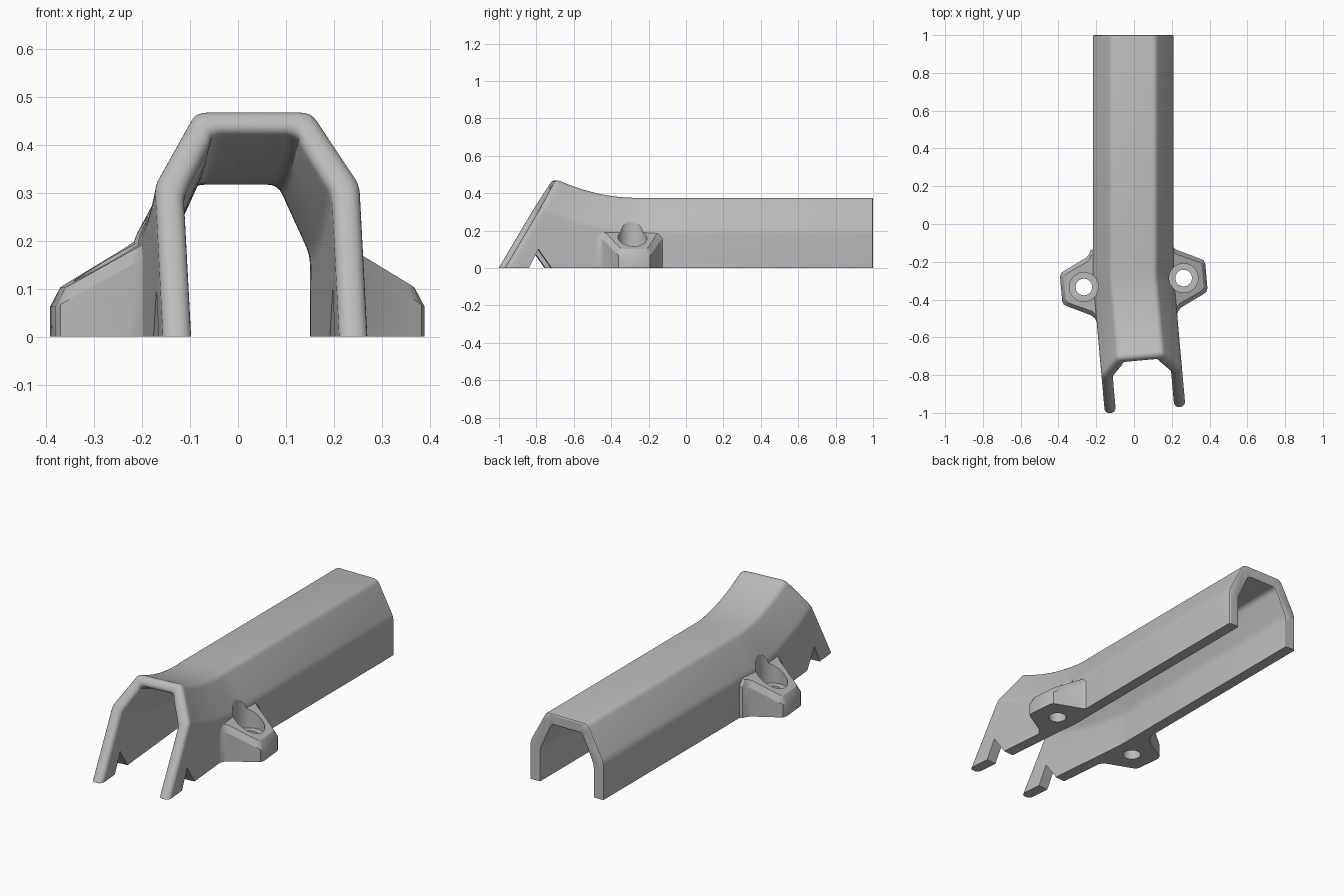
import bpy, bmesh, math
from mathutils import Matrix, Vector

if "Cube" in bpy.data.objects:
    bpy.data.objects.remove(bpy.data.objects["Cube"])

grey = bpy.data.materials.new("matte_grey")
grey.use_nodes = True
COLOUR = (0.5, 0.5, 0.5, 1)
grey.diffuse_color = COLOUR
grey.node_tree.nodes["Principled BSDF"].inputs["Base Color"].default_value = COLOUR

BEND = math.radians(5.1)
PIVOT = Vector((-0.004, -0.28, 0))
CENTRE = Matrix.Translation(Vector((-0.004, 0, 0)))
TURN = Matrix.Translation(PIVOT) @ Matrix.Rotation(BEND, 4, 'Z') @ Matrix.Translation((0, 0.28, 0))


def make(name, bm):
    bmesh.ops.recalc_face_normals(bm, faces=bm.faces)
    me = bpy.data.meshes.new(name)
    bm.to_mesh(me)
    bm.free()
    me.materials.append(grey)
    ob = bpy.data.objects.new(name, me)
    bpy.context.collection.objects.link(ob)
    return ob


def bridge(bm, rings, caps=True):
    rows = [[bm.verts.new(p) for p in r] for r in rings]
    n = len(rows[0])
    for a, b in zip(rows, rows[1:]):
        for i in range(n):
            j = (i + 1) % n
            bm.faces.new((a[i], a[j], b[j], b[i]))
    if caps:
        bm.faces.new(rows[0])
        bm.faces.new(rows[-1])
    return rows


def activate(ob):
    bpy.ops.object.select_all(action='DESELECT')
    ob.select_set(True)
    bpy.context.view_layer.objects.active = ob


def cut(ob, cutters):
    activate(ob)
    for c in cutters:
        m = ob.modifiers.new("cut", 'BOOLEAN')
        m.operation = 'DIFFERENCE'
        m.solver = 'EXACT'
        m.object = c
        bpy.ops.object.modifier_apply(modifier=m.name)


# Channel profile: half outline mirrored, with softened corners
def profile(half, d=0.022, steps=4):
    pts = [Vector((-x, z)) for x, z in half] + [Vector((x, z)) for x, z in reversed(half)]
    out = [pts[0]]
    for a, p, b in zip(pts, pts[1:], pts[2:]):
        s = p + (a - p).normalized() * d
        e = p + (b - p).normalized() * d
        for k in range(steps + 1):
            t = k / steps
            out.append(s * (1 - t) ** 2 + p * 2 * t * (1 - t) + e * t * t)
    return out + [pts[-1]]


outer = profile([(0.214, 0), (0.214, 0.2), (0.12, 0.375)])
inner = profile([(0.155, 0), (0.155, 0.17), (0.088, 0.317)])


def front_y(z):
    return -0.987 + 0.593 * z


def lift(y, base):
    if base < 0.01:
        return 0
    t = max(0, (-0.27 - y) / 0.43)
    return 0.097 * t * t * (0.87 if base < 0.3 else 1)


def bent(x, y, z):
    k = min(1, max(0, (-0.2 - y) / 0.16))
    turn = Matrix.Rotation(BEND * k, 3, 'Z')
    return turn @ Vector((x, y + 0.28, z)) + PIVOT


# One ring of the channel: s runs from the straight part (0) to the slanted rim (1)
def ring(s, depth=0, inset=0, fixed_y=None):
    def place(p):
        z = p.y
        for _ in range(12):
            y = fixed_y if fixed_y is not None else -0.16 * (1 - s) + s * (front_y(z) + depth)
            z = p.y + lift(y, p.y)
        return Vector((p.x, y, z))
    a, b = [], []
    for p, q in zip(outer, inner):
        P, Q = place(p), place(q)
        a.append(bent(*P.lerp(Q, inset)))
        b.append(bent(*Q.lerp(P, inset)))
    return a + b[::-1]


rings = [ring(0, 0, 0.12, 1.0), ring(0, 0, 0.03, 0.997), ring(0, 0, 0, 0.99)]
rings += [ring(i / 24, 0.026) for i in range(25)]
R = 0.026
for k in range(1, 6):
    a = k / 5 * math.pi / 2
    rings.append(ring(1, R * (1 - math.sin(a)), 0.42 * (1 - math.cos(a))))

bm = bmesh.new()
rows = bridge(bm, rings, caps=False)
n = len(outer)
for r in (rows[0], rows[-1]):
    for i in range(n - 1):
        bm.faces.new((r[i], r[i + 1], r[2 * n - 2 - i], r[2 * n - 1 - i]))
channel = make("channel_cover", bm)

# Triangular notch through both side walls near the front
bm = bmesh.new()
tri = [(-0.867, -0.014), (-0.81, 0.1), (-0.73, -0.014)]
bridge(bm, [[TURN @ Vector((x, y, z)) for y, z in tri] for x in (-0.5, 0.5)])
notch = make("notch_cutter", bm)
cutters = [notch]


def bore(name, u, radius, z0):
    bm = bmesh.new()
    circle = [(radius * math.cos(a), radius * math.sin(a))
              for a in (math.tau * i / 40 for i in range(40))]
    bridge(bm, [[TURN @ Vector((u + x, -0.31 + y, z)) for x, y in circle] for z in (z0, 0.7)])
    return make(name, bm)


# Screw ears: sloped top with a chamfered rim
HALF = [(0.185, 0.2), (0.213, 0.19), (0.222, 0.17), (0.24, 0.153),
        (0.36, 0.095), (0.378, 0.085), (0.386, 0.065)]
outline = HALF + [(u, -v) for u, v in reversed(HALF)]


def slope(u):
    return 0.1 + 0.58 * (0.37 - u)


ears = []
for side, name in ((1, "left"), (-1, "right")):
    bm = bmesh.new()

    def at(u, v, z):
        return TURN @ Vector((side * u, -0.31 + v, z))
    top = [(0.185 + (u - 0.185) * 0.9, v * 0.86) for u, v in outline]
    bridge(bm, [[at(u, v, 0) for u, v in outline],
                [at(u, v, slope(u) - 0.028) for u, v in outline],
                [at(u, v, slope(u)) for u, v in top]])
    ear = make(name + "_screw_ear", bm)
    seat = bore(name + "_seat_cutter", side * 0.265, 0.077, 0.085)
    hole = bore(name + "_hole_cutter", side * 0.265, 0.044, -0.1)
    cut(ear, [seat, hole])
    ears.append(ear)
    cutters += [seat, hole]
    cut(channel, [seat])

cut(channel, [notch])

for c in cutters:
    bpy.data.objects.remove(c)
for ob in [channel] + ears:
    activate(ob)
    bpy.ops.object.shade_smooth_by_angle(angle=math.radians(28))
